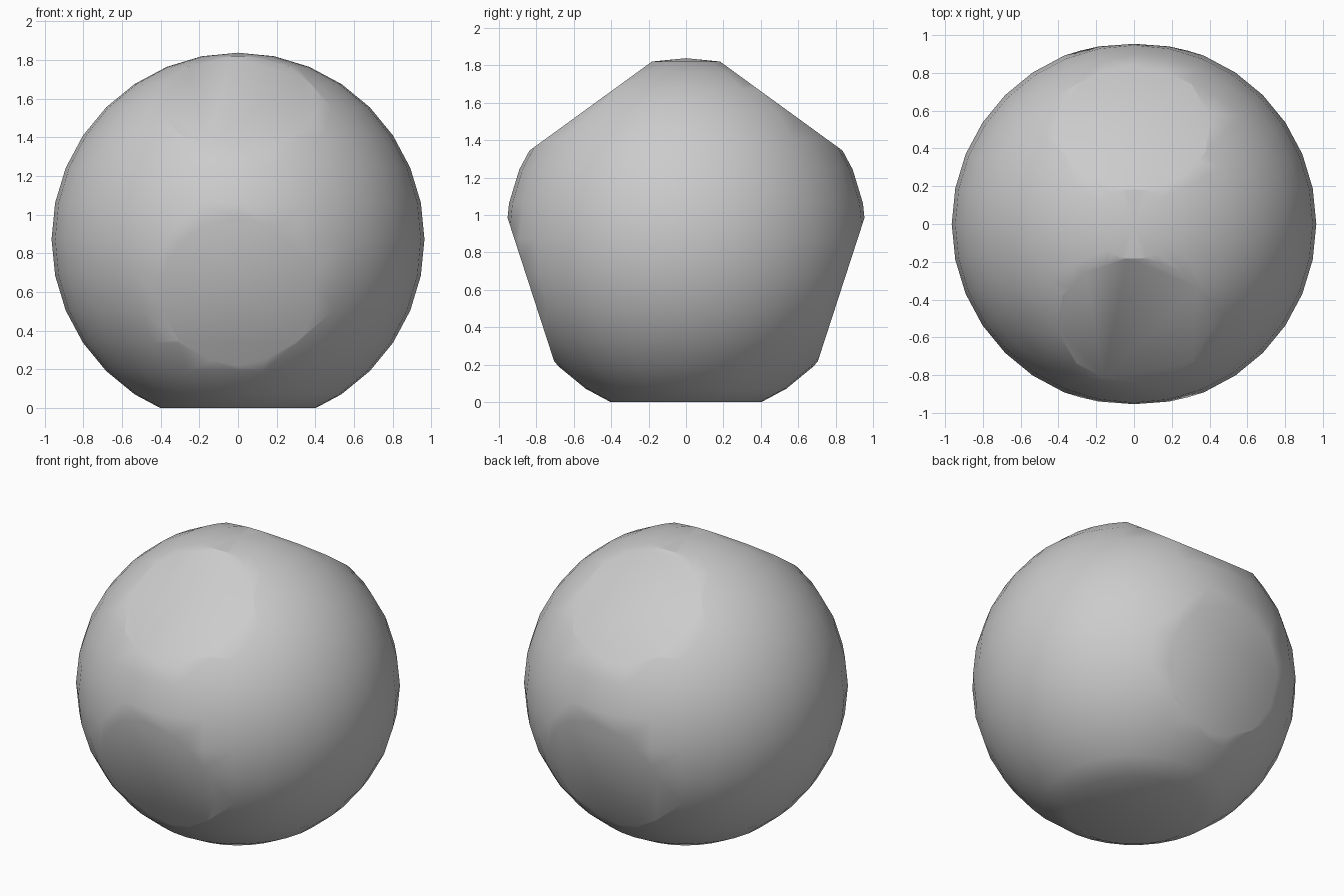
import bpy, bmesh, math
from mathutils import Vector

if "Cube" in bpy.data.objects:
    bpy.data.objects.remove(bpy.data.objects["Cube"])

RADIUS = 0.965      # ball radius
FLAT_DIST = 0.873   # centre to each flat face
SIDES = 5

# Ball body
bm = bmesh.new()
bmesh.ops.create_uvsphere(bm, u_segments=32, v_segments=16, radius=RADIUS)

# Five flats around the x axis, one of them facing straight down
for i in range(SIDES):
    a = math.radians(-90 + i * 360 / SIDES)
    normal = Vector((0, math.cos(a), math.sin(a)))
    cut = bmesh.ops.bisect_plane(
        bm, geom=bm.verts[:] + bm.edges[:] + bm.faces[:], dist=1e-5,
        plane_co=normal * FLAT_DIST, plane_no=normal, clear_outer=True)
    rim = [e for e in cut["geom_cut"] if isinstance(e, bmesh.types.BMEdge)]
    bmesh.ops.contextual_create(bm, geom=rim)

# Stand it on its lower flat
bmesh.ops.translate(bm, verts=bm.verts[:], vec=(0, 0, FLAT_DIST))
bmesh.ops.recalc_face_normals(bm, faces=bm.faces[:])

mesh = bpy.data.meshes.new("five_sided_die")
bm.to_mesh(mesh)
bm.free()
die = bpy.data.objects.new("five_sided_die", mesh)
bpy.context.collection.objects.link(die)

# Smooth shading
bpy.context.view_layer.objects.active = die
die.select_set(True)
bpy.ops.object.shade_smooth_by_angle(angle=math.radians(30))
